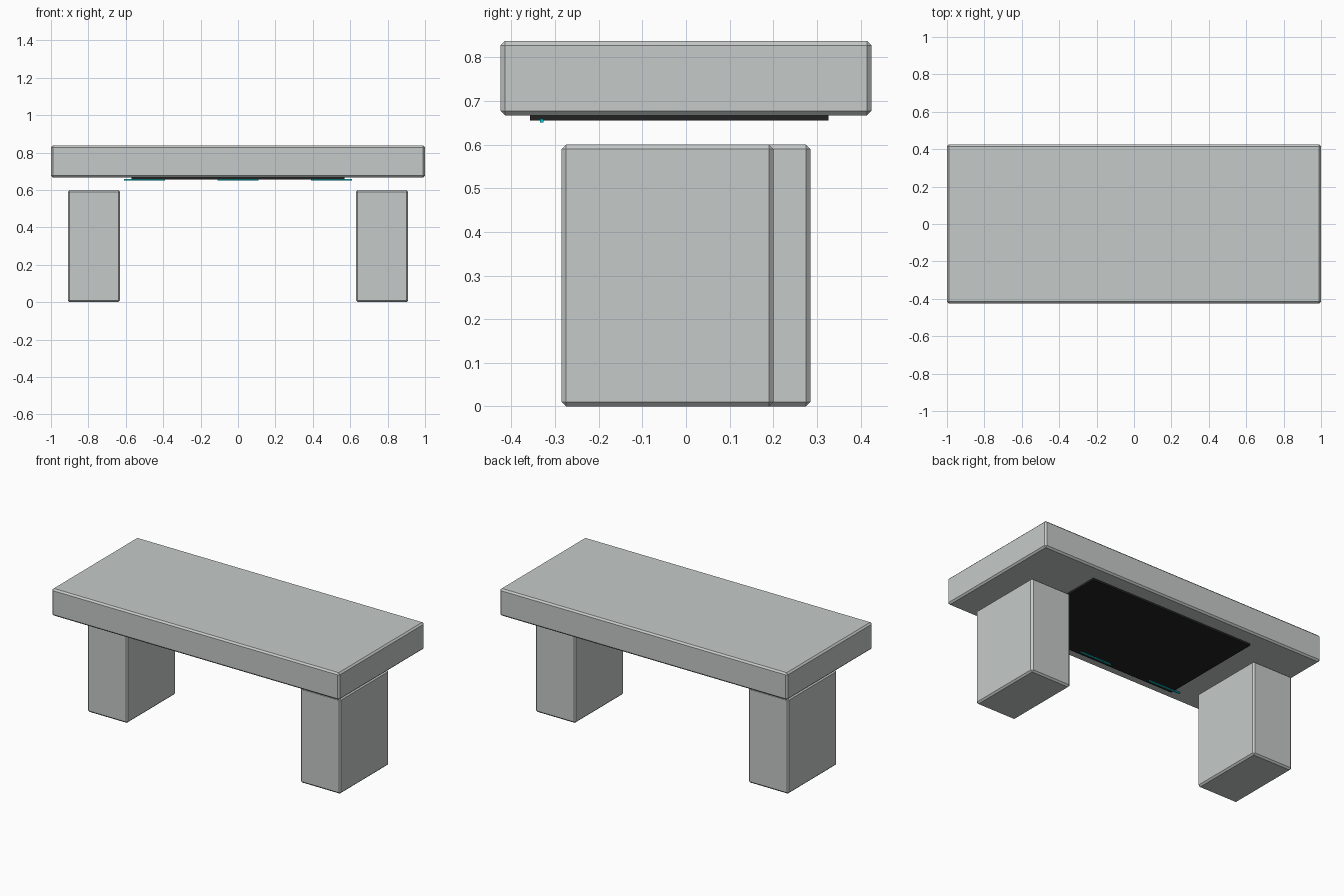
import bpy
import bmesh
from mathutils import Vector

old = bpy.data.objects.get("Cube")
if old:
    bpy.data.objects.remove(old, do_unlink=True)


def material(name, colour):
    mat = bpy.data.materials.new(name)
    mat.use_nodes = True
    mat.diffuse_color = colour
    mat.node_tree.nodes["Principled BSDF"].inputs["Base Color"].default_value = colour
    return mat


def box(name, low, high, mat, chamfer=0):
    """Box between two corners, with an optional flat chamfer on all edges."""
    low, high = Vector(low), Vector(high)
    bm = bmesh.new()
    bmesh.ops.create_cube(bm, size=1)
    bmesh.ops.scale(bm, vec=high - low, verts=bm.verts)
    if chamfer:
        bmesh.ops.bevel(bm, geom=bm.edges[:], offset=chamfer, segments=1,
                        affect='EDGES', clamp_overlap=True)
    mesh = bpy.data.meshes.new(name)
    bm.to_mesh(mesh)
    bm.free()
    mesh.materials.append(mat)
    obj = bpy.data.objects.new(name, mesh)
    obj.location = (low + high) / 2
    bpy.context.collection.objects.link(obj)
    return obj


stone = material("pale_grey_stone", (0.56, 0.59, 0.58, 1))
black = material("black_panel", (0.016, 0.016, 0.016, 1))
cyan = material("cyan_light", (0.0, 0.62, 0.68, 1))

# Seat slab, floating above the legs
box("seat_slab", (-1, -0.425, 0.667), (1, 0.425, 0.837), stone, 0.01)

# Legs, staggered in depth
box("left_leg", (0.63, -0.285, 0), (0.91, 0.2, 0.6), stone, 0.01)
box("right_leg", (-0.91, -0.2, 0), (-0.63, 0.285, 0.6), stone, 0.01)

# Dark panel under the seat
box("underside_panel", (-0.57, -0.357, 0.655), (0.57, 0.327, 0.668), black)

# Thin light strips along the front of the panel
for side, x in (("right", -0.5), ("middle", 0), ("left", 0.5)):
    box(side + "_light_strip", (x - 0.11, -0.335, 0.651),
        (x + 0.11, -0.327, 0.659), cyan)
